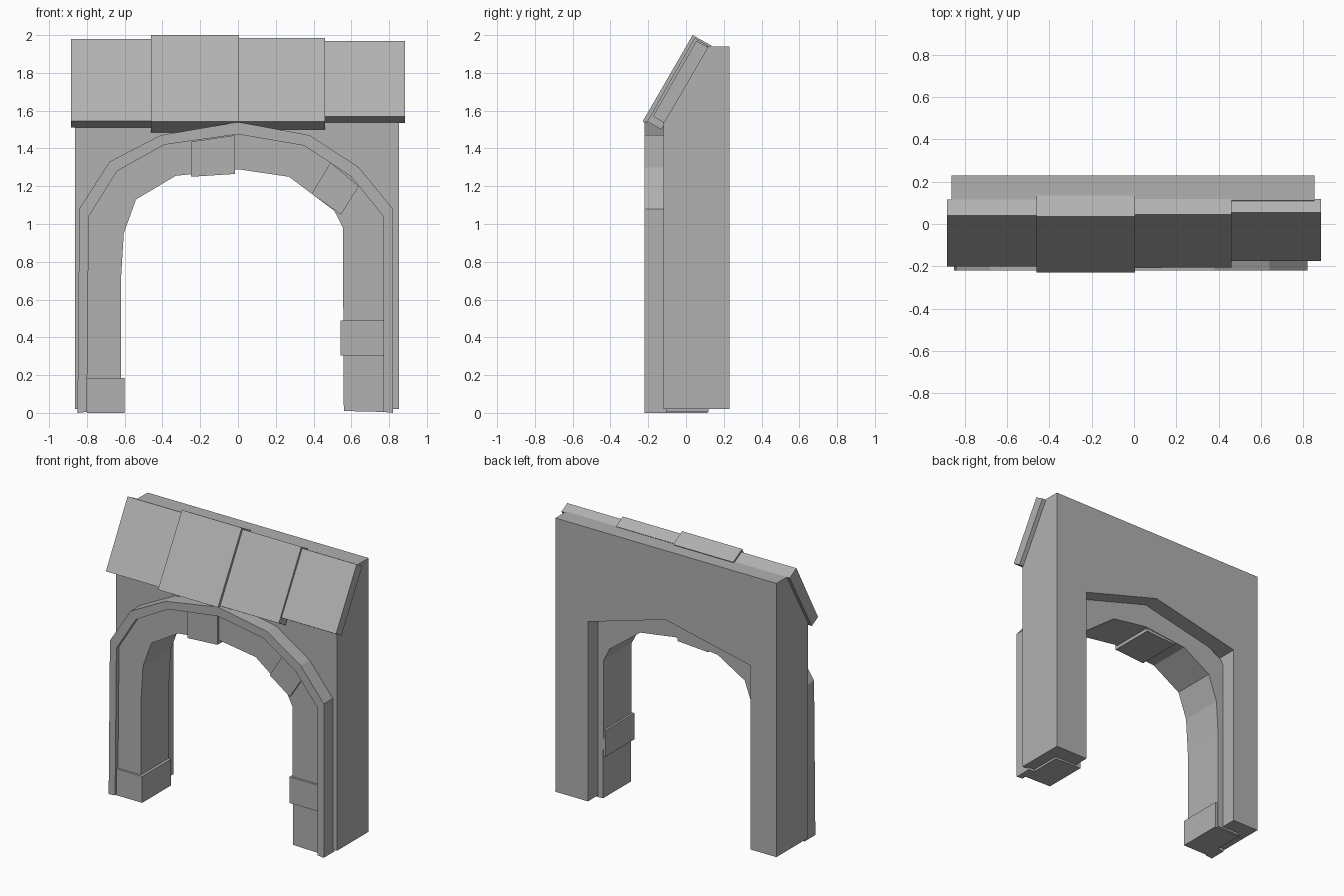
import bpy, bmesh
from mathutils import Vector

if "Cube" in bpy.data.objects:
    bpy.data.objects.remove(bpy.data.objects["Cube"])

# Dark grey stone
stone = bpy.data.materials.new("stone")
stone.diffuse_color = (0.44, 0.44, 0.44, 1)
stone.use_nodes = True
stone.node_tree.nodes["Principled BSDF"].inputs["Base Color"].default_value = stone.diffuse_color


def finish(name, bm):
    bmesh.ops.recalc_face_normals(bm, faces=bm.faces[:])
    mesh = bpy.data.meshes.new(name)
    bm.to_mesh(mesh)
    bm.free()
    mesh.materials.append(stone)
    obj = bpy.data.objects.new(name, mesh)
    bpy.context.collection.objects.link(obj)
    return obj


def prism(points, offset):
    """Closed 3D outline swept along offset."""
    bm = bmesh.new()
    face = bm.faces.new([bm.verts.new(p) for p in points])
    new = bmesh.ops.extrude_face_region(bm, geom=[face], use_keep_orig=True)["geom"]
    bmesh.ops.translate(bm, vec=offset, verts=[v for v in new if isinstance(v, bmesh.types.BMVert)])
    return bm


def front_prism(outline, y0, y1):
    return prism([(x, y0, z) for x, z in outline], (0, y1 - y0, 0))


# Thick wall with a plain opening and a sloped front top
wall = front_prism([(-0.863, 0.02), (-0.863, 1.94), (0.853, 1.94), (0.853, 0.02),
                    (0.60, 0.02), (0.60, 1.28), (0, 1.455), (-0.66, 1.31), (-0.66, 0.02)],
                   -0.12, 0.23)
cut = bmesh.ops.bisect_plane(wall, geom=wall.verts[:] + wall.edges[:] + wall.faces[:],
                             plane_co=Vector((0, -0.12, 1.54)),
                             plane_no=Vector((0, -0.40, 0.23)).normalized(),
                             clear_outer=True)["geom_cut"]
bmesh.ops.contextual_create(wall, geom=[e for e in cut if isinstance(e, bmesh.types.BMEdge)])
finish("wall", wall)

# Outer moulding around the arch
outer = [(-0.85, 0), (-0.84, 1.08), (-0.68, 1.33), (-0.41, 1.47), (0, 1.54),
         (0.38, 1.47), (0.64, 1.30), (0.82, 1.08), (0.82, 0)]
middle = [(-0.80, 0.005), (-0.79, 1.04), (-0.64, 1.28), (-0.39, 1.42), (0, 1.475),
          (0.35, 1.415), (0.60, 1.25), (0.77, 1.04), (0.77, 0.005)]
finish("arch_moulding", front_prism(outer + middle[::-1], -0.22, -0.10))

# Inner arch lining
inner = [(-0.62, 0.01), (-0.62, 0.70), (-0.605, 0.95), (-0.54, 1.13), (-0.33, 1.255),
         (0, 1.29), (0.27, 1.25), (0.51, 1.07), (0.555, 0.98), (0.56, 0.01)]
finish("arch_lining", front_prism(middle + inner[::-1], -0.19, 0.12))

# Proud stones set into the lining
stones = {
    "base_stone": [(-0.80, 0), (-0.80, 0.185), (-0.60, 0.185), (-0.60, 0)],
    "jamb_stone": [(0.77, 0.305), (0.77, 0.488), (0.543, 0.488), (0.543, 0.305)],
    "crown_stone": [(-0.25, 1.435), (-0.015, 1.47), (-0.015, 1.265), (-0.25, 1.25)],
    "haunch_stone": [(0.49, 1.325), (0.64, 1.20), (0.545, 1.05), (0.39, 1.16)],
}
for name, outline in stones.items():
    finish(name, front_prism(outline, -0.205, 0.115))

# Leaning roof slabs: x range, then (y, z) cross-section
slabs = [
    (-0.885, -0.46, [(-0.20, 1.546), (0.04, 1.98), (0.115, 1.94), (-0.13, 1.51)]),
    (-0.46, 0.005, [(-0.23, 1.542), (0.035, 2.0), (0.135, 1.945), (-0.13, 1.485)]),
    (0.005, 0.46, [(-0.205, 1.543), (0.045, 1.985), (0.118, 1.943), (-0.13, 1.50)]),
    (0.46, 0.883, [(-0.175, 1.57), (0.055, 1.97), (0.118, 1.935), (-0.115, 1.535)]),
]
for i, (x0, x1, section) in enumerate(slabs, 1):
    finish(f"roof_slab_{i}", prism([(x0, y, z) for y, z in section], (x1 - x0, 0, 0)))
